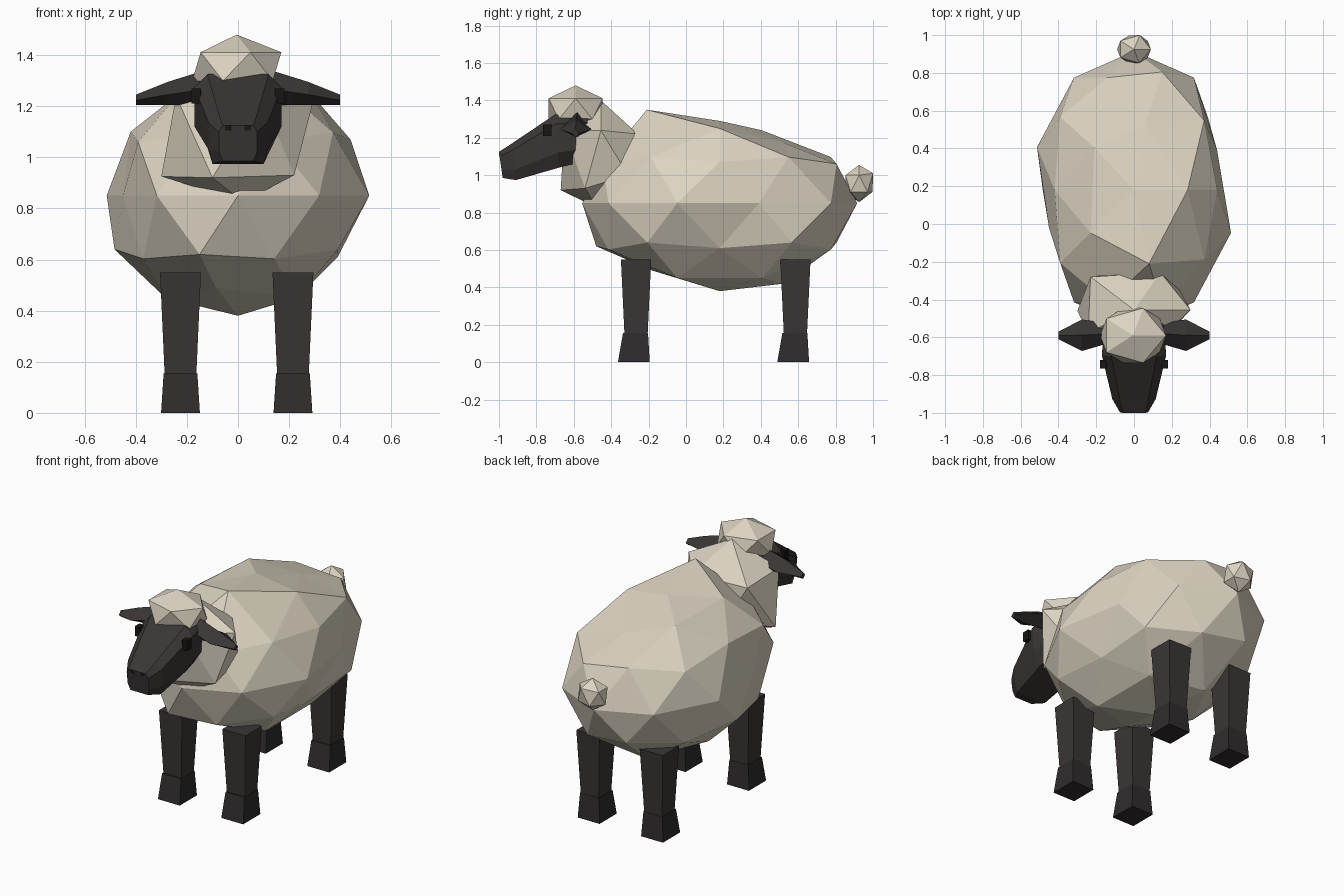
import bpy, bmesh
from mathutils import Vector

if "Cube" in bpy.data.objects:
    bpy.data.objects.remove(bpy.data.objects["Cube"])


def material(name, rgb):
    m = bpy.data.materials.new(name)
    m.diffuse_color = (*rgb, 1)
    m.use_nodes = True
    m.node_tree.nodes["Principled BSDF"].inputs["Base Color"].default_value = m.diffuse_color
    return m


WOOL = material("wool", (0.72, 0.66, 0.54))
SKIN = material("dark_skin", (0.042, 0.036, 0.035))
HOOF = material("hoof", (0.028, 0.025, 0.025))
BLACK = material("black", (0.008, 0.008, 0.008))


def finish(name, bm, mat):
    bmesh.ops.recalc_face_normals(bm, faces=bm.faces[:])
    me = bpy.data.meshes.new(name)
    bm.to_mesh(me)
    bm.free()
    me.materials.append(mat)
    ob = bpy.data.objects.new(name, me)
    bpy.context.collection.objects.link(ob)
    return ob


def wool_lump(name, subdiv, center, radii, nudges=()):
    """Scaled icosphere; each nudge pulls the nearest vertex to a new point."""
    bm = bmesh.new()
    bmesh.ops.create_icosphere(bm, subdivisions=subdiv, radius=1)
    for v in bm.verts:
        v.co = Vector(c + r * k for c, r, k in zip(center, radii, v.co))
    for p in nudges:
        p = Vector(p)
        min(bm.verts, key=lambda v: (v.co - p).length).co = p
    return finish(name, bm, WOOL)


def loft(name, rings, mat):
    """Join equal-length point rings with flat sides and end caps."""
    bm = bmesh.new()
    loops = [[bm.verts.new(p) for p in ring] for ring in rings]
    n = len(loops[0])
    for a, b in zip(loops, loops[1:]):
        for i in range(n):
            j = (i + 1) % n
            bm.faces.new((a[i], a[j], b[j], b[i]))
    bm.faces.new(loops[0])
    bm.faces.new(loops[-1])
    return finish(name, bm, mat)


def rect(x, y, z, hx, hy):
    return [(x - hx, y - hy, z), (x + hx, y - hy, z), (x + hx, y + hy, z), (x - hx, y + hy, z)]


def box(name, c, size, mat):
    x, y, z = c
    w, d, h = (s / 2 for s in size)
    return loft(name, [rect(x, y, z - h, w, d), rect(x, y, z + h, w, d)], mat)


# Woolly body, neck, cap and tail
wool_lump("body", 2, (0, 0.18, 0.85), (0.54, 0.735, 0.47), [
    (0.08, -0.21, 1.35), (0, 0.18, 1.29), (0.06, 0.53, 1.17), (-0.21, 0.405, 1.24),
    (0.44, 0.39, 0.85), (-0.45, -0.02, 0.85), (0.39, 0.18, 0.61), (-0.15, -0.48, 0.62),
    (-0.086, -0.18, 0.49), (-0.086, 0.52, 0.42), (-0.42, 0.18, 1.10), (0.44, 0.18, 1.07)])
wool_lump("neck_wool", 1, (0, -0.455, 1.11), (0.335, 0.23, 0.29), [
    (-0.10, -0.67, 0.92), (0.22, -0.54, 0.93), (-0.30, -0.46, 0.925),
    (0.22, -0.31, 1.0), (0.02, -0.475, 0.825), (-0.23, -0.28, 1.22), (0.14, -0.257, 1.22)])
wool_lump("head_wool", 1, (-0.005, -0.59, 1.355), (0.195, 0.17, 0.125))
wool_lump("tail", 1, (0, 0.925, 0.955), (0.1, 0.085, 0.1), [(0.03, 1.0, 1.01)])


# Head: chamfered sections from muzzle to nape
# (top y, top z, bottom y, bottom z, half width, flat top half, flat bottom half)
def head_ring(yt, zt, yb, zb, w, t, b):
    half = [(b, 0), (w, 0.28), (w, 0.82), (t, 1)]
    pts = [(x, yb + (yt - yb) * k, zb + (zt - zb) * k) for x, k in half]
    return pts + [(-x, y, z) for x, y, z in reversed(pts)]


loft("head", [head_ring(*s) for s in (
    (-1.0, 1.125, -0.98, 0.985, 0.075, 0.06, 0.06),
    (-0.93, 1.17, -0.91, 0.974, 0.115, 0.075, 0.10),
    (-0.70, 1.325, -0.68, 1.04, 0.17, 0.12, 0.12),
    (-0.52, 1.33, -0.56, 1.07, 0.155, 0.11, 0.11))], SKIN)


# Ear: diamond sections (x, rear y, front y, top z)
def ear_ring(s, x, y0, y1, top):
    ym = (y0 + y1) / 2
    zm = 1.205 + (top - 1.205) * 0.45
    return [(s * x, y0, zm), (s * x, ym, top), (s * x, y1, zm), (s * x, ym, 1.205)]


for s, side in ((-1, "left"), (1, "right")):
    loft(f"{side}_ear", [ear_ring(s, *e) for e in (
        (0.13, -0.53, -0.63, 1.34), (0.275, -0.505, -0.672, 1.295),
        (0.40, -0.57, -0.61, 1.245))], SKIN)
    box(f"{side}_eye", (s * 0.163, -0.742, 1.24), (0.036, 0.045, 0.06), BLACK)
    box(f"{side}_nostril", (s * 0.038, -0.99, 1.115), (0.026, 0.02, 0.02), BLACK)
    # Legs with flared hooves
    x = s * 0.22 - 0.005
    for end, y in (("front", -0.267), ("rear", 0.585)):
        loft(f"{end}_{side}_leg", [rect(x, y, 0.15, 0.062, 0.062),
                                   rect(x, y, 0.55, 0.08, 0.081)], SKIN)
        loft(f"{end}_{side}_hoof", [rect(x, y - 0.012, 0, 0.076, 0.085),
                                    rect(x, y - 0.003, 0.155, 0.066, 0.067)], HOOF)
